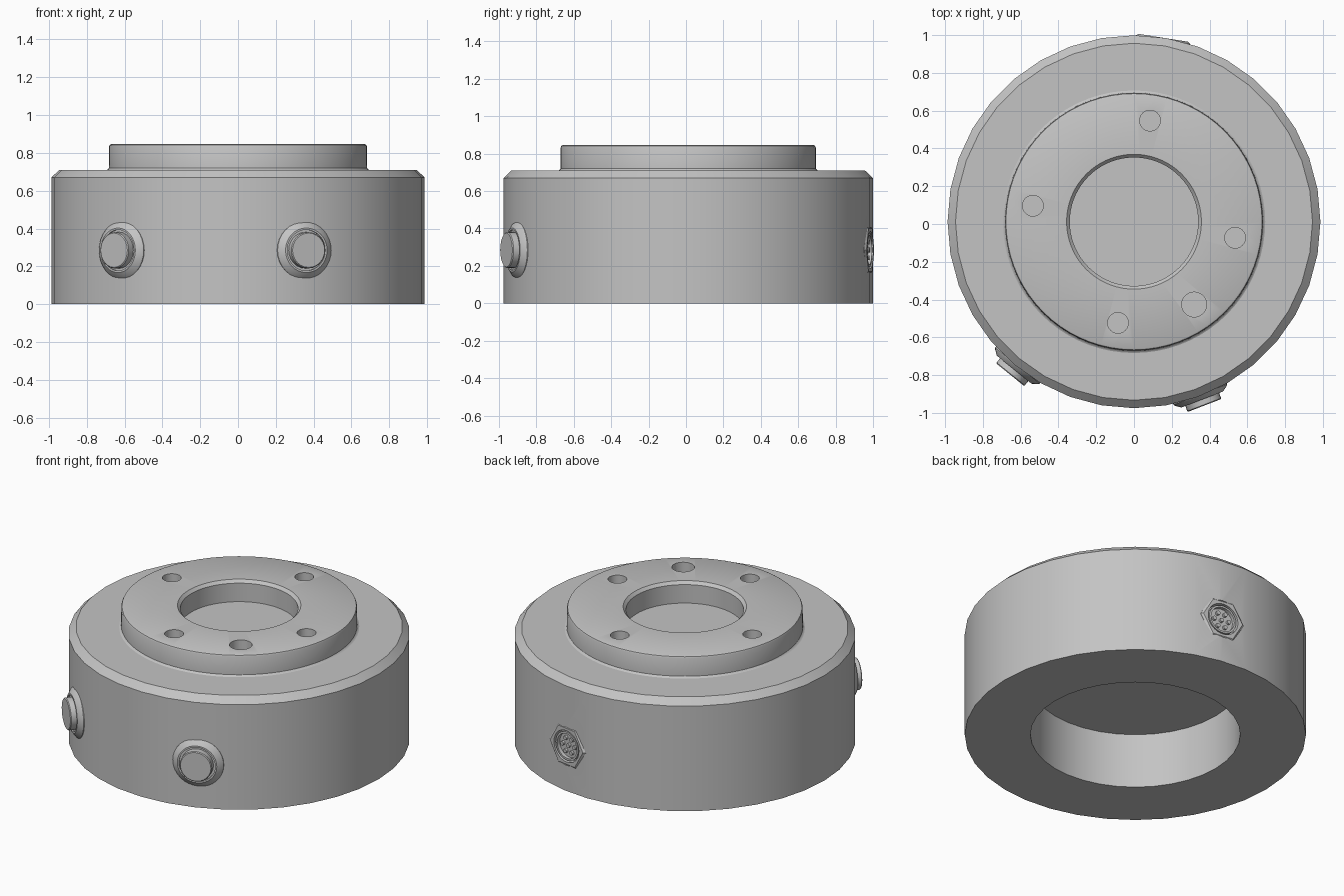
import bpy
import bmesh
from math import sin, cos, pi, radians
from mathutils import Matrix, Vector

cube = bpy.data.objects.get("Cube")
if cube:
    bpy.data.objects.remove(cube, do_unlink=True)

CENTRE = Vector((0, 0.012, 0))
PORT_Z = 0.285
BOLT_R = 0.542

metal = bpy.data.materials.new("brushed grey metal")
metal.use_nodes = True
GREY = (0.55, 0.55, 0.55, 1)
metal.diffuse_color = GREY
metal.node_tree.nodes["Principled BSDF"].inputs["Base Color"].default_value = GREY


def lathe(name, profile, segments, matrix, ring=False):
    """Revolve (radius, height) points about local z; ring closes the profile on itself."""
    bm = bmesh.new()
    loops = []
    for r, z in profile:
        count = segments if r > 0 else 1
        loops.append([bm.verts.new((r * cos(2 * pi * i / segments), r * sin(2 * pi * i / segments), z))
                      for i in range(count)])
    pairs = list(zip(loops, loops[1:]))
    if ring:
        pairs.append((loops[-1], loops[0]))
    for low, high in pairs:
        for i in range(segments):
            j = (i + 1) % segments
            if len(low) == 1:
                bm.faces.new((low[0], high[j], high[i]))
            elif len(high) == 1:
                bm.faces.new((low[i], low[j], high[0]))
            else:
                bm.faces.new((low[i], low[j], high[j], high[i]))
    bmesh.ops.recalc_face_normals(bm, faces=bm.faces)
    bm.transform(matrix)
    mesh = bpy.data.meshes.new(name)
    bm.to_mesh(mesh)
    bm.free()
    mesh.materials.append(metal)
    obj = bpy.data.objects.new(name, mesh)
    bpy.context.collection.objects.link(obj)
    return obj


def solid(name, radius, low, high, segments, matrix):
    return lathe(name, [(0, low), (radius, low), (radius, high), (0, high)], segments, matrix)


def cut(target, cutter):
    mod = target.modifiers.new("cut", "BOOLEAN")
    mod.operation = "DIFFERENCE"
    mod.solver = "EXACT"
    mod.object = cutter
    cutter.hide_render = True
    bpy.context.view_layer.update()
    bpy.context.view_layer.objects.active = target
    bpy.ops.object.modifier_apply(modifier=mod.name)
    bpy.data.objects.remove(cutter, do_unlink=True)


def outward(degrees):
    """Frame whose local z points out of the side wall at this angle."""
    a = radians(degrees)
    axes = Matrix(((-sin(a), 0, cos(a)), (cos(a), 0, sin(a)), (0, 1, 0))).to_4x4()
    return Matrix.Translation(CENTRE + Vector((0, 0, PORT_Z))) @ axes


upright = Matrix.Translation(CENTRE)
parts = []

# Housing: chamfered drum, hollow underneath
housing = lathe("housing", [(0, 0.35), (0.607, 0.35), (0.607, 0), (0.987, 0), (0.987, 0.67),
                            (0.945, 0.71), (0, 0.71)], 36, upright)
parts.append(housing)

# Raised mounting ring with a filleted foot and rounded rim
flange = lathe("mounting_ring", [(0.34, 0.69), (0.695, 0.69), (0.695, 0.71), (0.688, 0.713), (0.683, 0.72),
                                 (0.682, 0.833), (0.678, 0.842), (0.67, 0.846),
                                 (0.357, 0.846), (0.34, 0.828)], 72, upright, ring=True)
parts.append(flange)

# Four bolt holes and one larger locating hole
for angle, radius in ((-9, 0.055), (81, 0.055), (171, 0.055), (261, 0.055), (-54, 0.066)):
    a = radians(angle)
    spot = upright @ Matrix.Translation((BOLT_R * cos(a), BOLT_R * sin(a), 0))
    cut(flange, solid("hole_cutter", radius, 0.745, 0.9, 24, spot))

# Two push buttons on conical collars
for name, angle in (("left", -69), ("right", -129)):
    frame = outward(angle)
    parts.append(lathe(name + "_button_collar", [(0, 0.93), (0.152, 0.93), (0.152, 0.98), (0.146, 0.988),
                                                 (0.118, 1.008), (0.108, 1.008), (0.108, 0.998),
                                                 (0, 0.998)], 32, frame))
    parts.append(lathe(name + "_button_cap", [(0, 0.95), (0.096, 0.95), (0.096, 1.037), (0.091, 1.042),
                                              (0, 1.042)], 24, frame))

# Hexagonal connector opposite the buttons
frame = outward(81)
cut(housing, solid("pocket_cutter", 0.122, 0.92, 1.1, 32, frame))
nut = lathe("connector_nut", [(0, 0.91), (0.146, 0.91), (0.146, 0.976), (0.132, 0.986), (0, 0.986)], 6, frame)
cut(nut, solid("socket_cutter", 0.1, 0.945, 1.1, 32, frame))
parts.append(nut)
parts.append(lathe("connector_sleeve", [(0.078, 0.94), (0.09, 0.94), (0.09, 0.982), (0.078, 0.982)],
                   32, frame, ring=True))
parts.append(solid("connector_insert", 0.078, 0.94, 0.96, 32, frame))
pins = [(0, 0)] + [(0.048 * cos(i * pi / 3), 0.048 * sin(i * pi / 3)) for i in range(6)]
for number, (u, v) in enumerate(pins, 1):
    parts.append(solid("connector_pin_%d" % number, 0.013, 0.95, 0.975, 12,
                       frame @ Matrix.Translation((u, v, 0))))

# Smooth the round walls, keep the machined edges crisp
for obj in bpy.context.selected_objects:
    obj.select_set(False)
for obj in parts:
    obj.select_set(True)
bpy.context.view_layer.objects.active = housing
bpy.ops.object.shade_smooth_by_angle(angle=radians(32))
